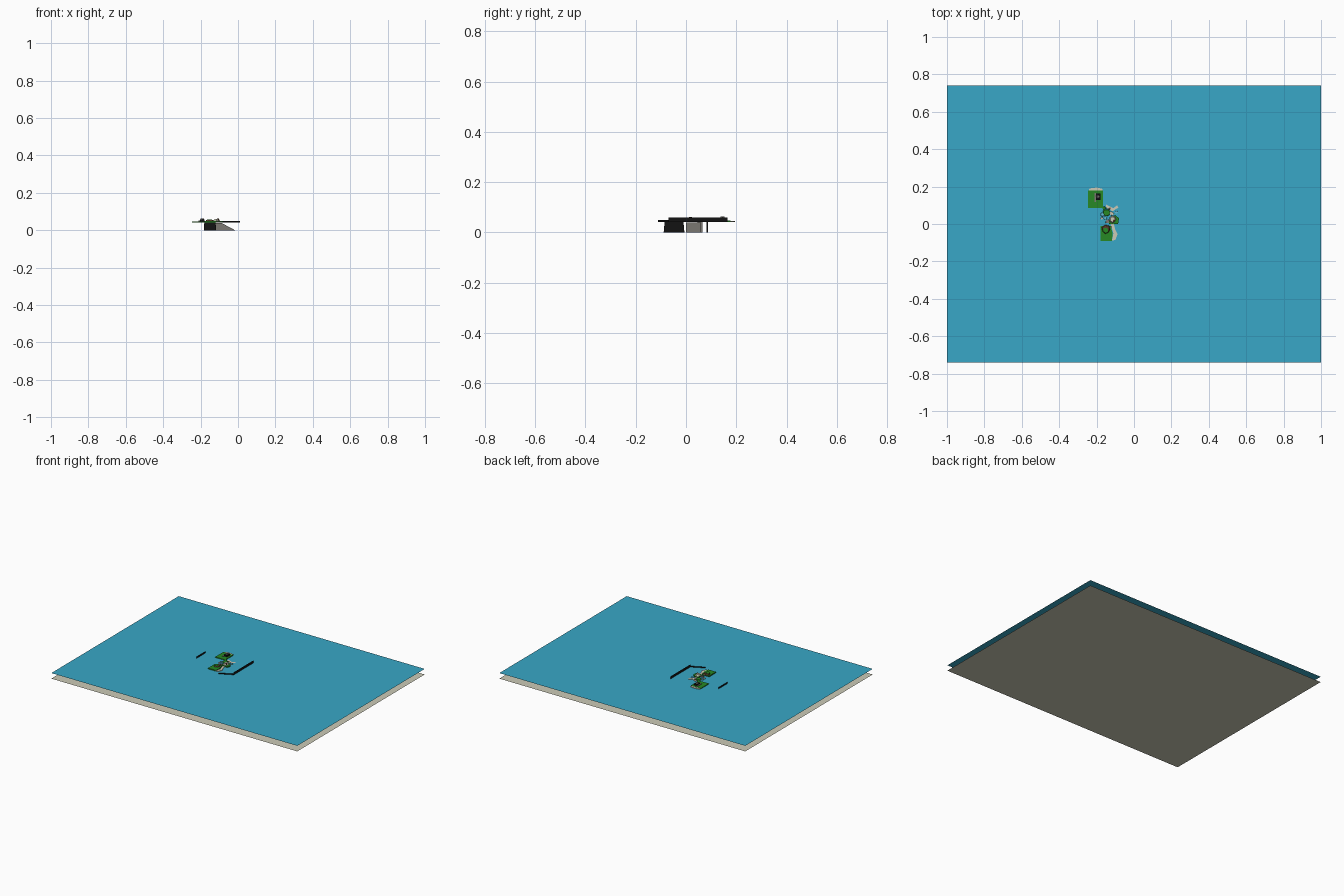
import bpy, bmesh, math, random
from mathutils import Vector

if "Cube" in bpy.data.objects:
    bpy.data.objects.remove(bpy.data.objects["Cube"])
random.seed(4)


def mat(name, r, g, b):
    m = bpy.data.materials.new(name)
    m.diffuse_color = (r, g, b, 1)
    m.use_nodes = True
    m.node_tree.nodes["Principled BSDF"].inputs["Base Color"].default_value = m.diffuse_color
    return m


WATER = mat("water_blue", 0.040, 0.39, 0.57)
SAND = mat("sand", 0.60, 0.59, 0.47)
GREEN = mat("grass_green", 0.02, 0.25, 0.018)
BLACK = mat("black", 0.006, 0.006, 0.006)
ROCK = mat("rock_grey", 0.20, 0.19, 0.17)
BROWN = mat("brown", 0.10, 0.05, 0.025)
SKY = mat("pale_blue", 0.12, 0.50, 0.68)


def finish(name, bm, m):
    me = bpy.data.meshes.new(name)
    bm.to_mesh(me)
    bm.free()
    me.materials.append(m)
    o = bpy.data.objects.new(name, me)
    bpy.context.collection.objects.link(o)
    return o


def sheet(name, pts, m):
    bm = bmesh.new()
    bm.faces.new([bm.verts.new(p) for p in pts])
    return finish(name, bm, m)


def flat(name, hx, hy, z, m):
    return sheet(name, [(-hx, -hy, z), (hx, -hy, z), (hx, hy, z), (-hx, hy, z)], m)


def wall(name, a, b, z0, z1, m):
    return sheet(name, [(*a, z0), (*b, z0), (*b, z1), (*a, z1)], m)


# prism over an outline, lower outline optionally scaled about its centre
def slab(name, outline, z0, z1, m, flare=1.0):
    bm = bmesh.new()
    cx = sum(p[0] for p in outline) / len(outline)
    cy = sum(p[1] for p in outline) / len(outline)
    top = [bm.verts.new((x, y, z1)) for x, y in outline]
    low = [bm.verts.new((cx + (x - cx) * flare, cy + (y - cy) * flare, z0)) for x, y in outline]
    bm.faces.new(top)
    bm.faces.new(low[::-1])
    n = len(outline)
    for i in range(n):
        j = (i + 1) % n
        bm.faces.new([top[j], top[i], low[i], low[j]])
    bmesh.ops.recalc_face_normals(bm, faces=bm.faces)
    return finish(name, bm, m)


def rect(x0, x1, y0, y1):
    return [(x0, y0), (x1, y0), (x1, y1), (x0, y1)]


def blob(x, y, r, n=7):
    out = []
    for i in range(n):
        a = i * math.tau / n
        k = r * random.uniform(0.7, 1.2)
        out.append((x + k * math.cos(a), y + k * math.sin(a)))
    return out


# sea floor and sea surface
flat("sea_floor", 1.0, 0.74, 0.0, SAND)
flat("sea_surface", 1.0, 0.74, 0.041, WATER)

# thin upright barriers out at sea
wall("east_barrier", (0.012, -0.07), (0.012, 0.165), 0.041, 0.06, BLACK)
wall("south_barrier", (-0.08, -0.112), (0.01, -0.068), 0.041, 0.049, BLACK)
wall("west_barrier", (-0.34, 0.005), (-0.34, 0.11), 0.041, 0.053, BLACK)

# north island with its dark hut and beach
slab("north_island", rect(-0.245, -0.165, 0.085, 0.178), 0.042, 0.047, GREEN)
slab("north_beach", [(-0.242, 0.178), (-0.167, 0.178), (-0.168, 0.188),
                     (-0.2, 0.195), (-0.238, 0.19)], 0.042, 0.046, SAND)
slab("hut", rect(-0.203, -0.178, 0.128, 0.162), 0.047, 0.058, BLACK)
slab("hut_panel", rect(-0.212, -0.203, 0.118, 0.165), 0.047, 0.051, ROCK)
slab("hut_roof", blob(-0.192, 0.145, 0.009, 5), 0.058, 0.064, ROCK, 1.6)

# south island, its cliffs and east beach
slab("south_cliff", rect(-0.18, -0.12, -0.085, -0.01), 0.0, 0.042, BLACK, 1.1)
slab("south_island", [(-0.18, -0.09), (-0.118, -0.09), (-0.114, -0.05),
                      (-0.125, -0.01), (-0.18, -0.012)], 0.042, 0.049, GREEN)
slab("south_hill", blob(-0.15, -0.03, 0.02), 0.049, 0.056, BROWN, 1.2)
slab("south_hill_top", blob(-0.15, -0.032, 0.015), 0.056, 0.058, GREEN)
slab("south_beach", [(-0.118, -0.09), (-0.1, -0.085), (-0.088, -0.055), (-0.1, -0.03),
                     (-0.108, 0.0), (-0.125, 0.0), (-0.11, -0.05)], 0.042, 0.046, SAND)

# middle islets, rocks and shallow pools
slab("middle_islet", [(-0.135, 0.0), (-0.085, 0.0), (-0.08, 0.03),
                      (-0.1, 0.048), (-0.13, 0.035)], 0.042, 0.05, GREEN)
slab("middle_rock", blob(-0.112, 0.025, 0.014), 0.05, 0.06, SAND, 1.4)
slab("middle_rock_top", blob(-0.108, 0.018, 0.006), 0.05, 0.062, BROWN)
slab("middle_beach", [(-0.15, 0.105), (-0.11, 0.085), (-0.09, 0.1), (-0.083, 0.088),
                      (-0.115, 0.068), (-0.148, 0.088)], 0.042, 0.045, SAND)
for i, (x, y, r, m) in enumerate([
        (-0.147, 0.062, 0.017, GREEN), (-0.17, 0.05, 0.010, SKY), (-0.152, 0.032, 0.009, SKY),
        (-0.172, 0.03, 0.007, SAND), (-0.12, 0.055, 0.011, SAND), (-0.095, 0.062, 0.008, SKY),
        (-0.14, 0.012, 0.010, ROCK), (-0.16, 0.085, 0.008, GREEN), (-0.13, 0.082, 0.007, BROWN)]):
    slab("islet_%d" % i, blob(x, y, r), 0.042, 0.047, m, 1.1)

# submerged slope falling east, and dark supports under the islets
bm = bmesh.new()
a = [bm.verts.new((x, 0.0, z)) for x, z in ((-0.13, 0), (-0.015, 0), (-0.09, 0.04), (-0.13, 0.04))]
b = [bm.verts.new((x, 0.06, z)) for x, z in ((-0.13, 0), (-0.05, 0), (-0.09, 0.04), (-0.13, 0.04))]
bm.faces.new(a)
bm.faces.new(b[::-1])
for i in range(4):
    j = (i + 1) % 4
    bm.faces.new([a[j], a[i], b[i], b[j]])
bmesh.ops.recalc_face_normals(bm, faces=bm.faces)
finish("sunken_slope", bm, ROCK)
slab("north_support", rect(-0.15, -0.13, 0.082, 0.088), 0.0, 0.042, BLACK)
slab("middle_support", rect(-0.165, -0.14, 0.045, 0.065), 0.0, 0.042, ROCK)
